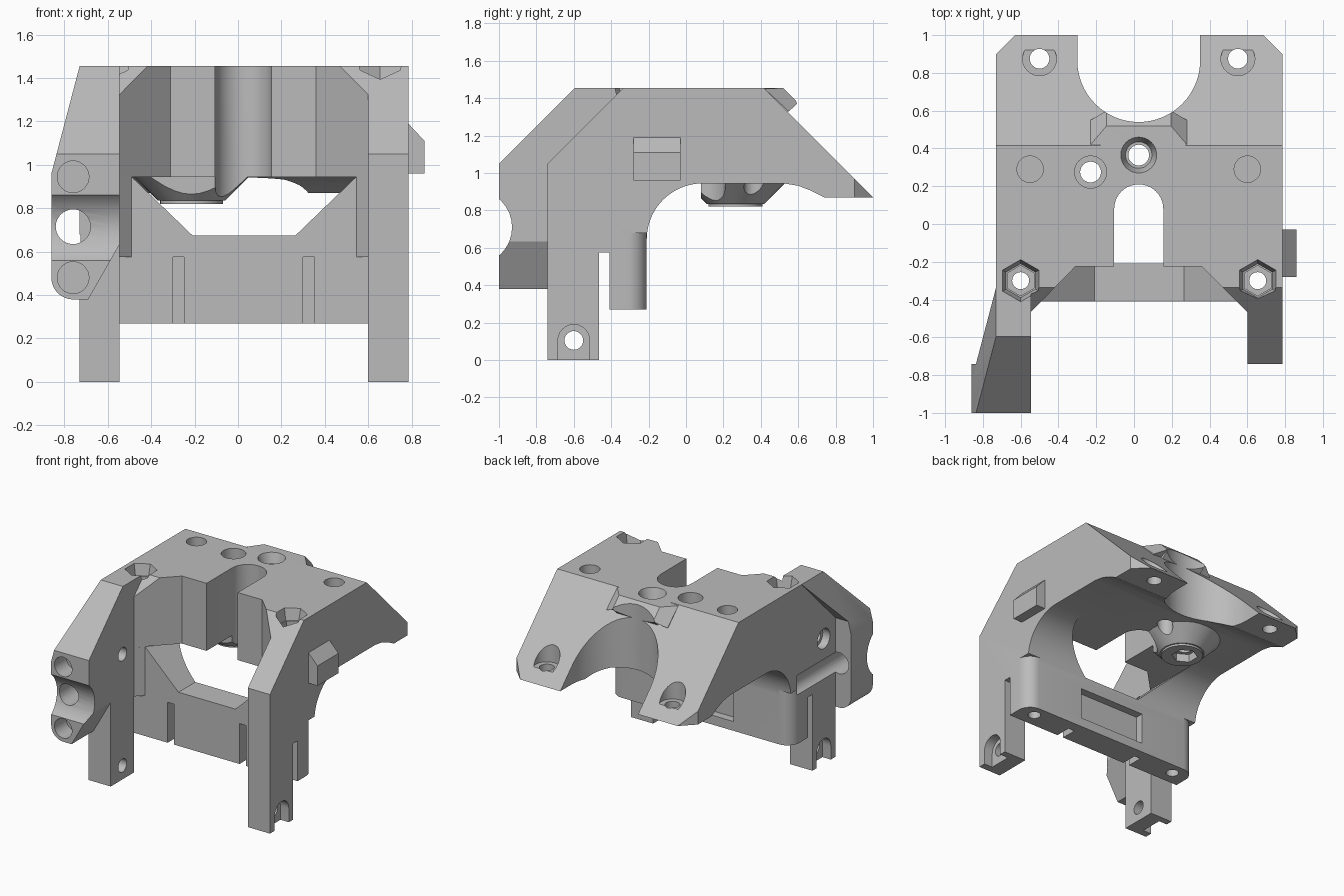
import bpy, bmesh, math
from math import cos, sin, pi

if "Cube" in bpy.data.objects:
    bpy.data.objects.remove(bpy.data.objects["Cube"])

grey = bpy.data.materials.new("plain grey")
grey.use_nodes = True
grey.diffuse_color = (0.5, 0.5, 0.5, 1)
grey.node_tree.nodes["Principled BSDF"].inputs["Base Color"].default_value = (0.5, 0.5, 0.5, 1)


def place(axis, u, v, w):
    return {"x": (w, u, v), "y": (u, w, v), "z": (u, v, w)}[axis]


def arc(cu, cv, r, a0, a1, n=12):
    """Points on an arc, angles in degrees."""
    angles = [math.radians(a0 + (a1 - a0) * i / n) for i in range(n + 1)]
    return [(cu + r * cos(a), cv + r * sin(a)) for a in angles]


def loft(name, low, high, axis, a, b):
    """Solid between two matching outlines at a and b along an axis."""
    bm = bmesh.new()
    p = [bm.verts.new(place(axis, u, v, a)) for u, v in low]
    q = [bm.verts.new(place(axis, u, v, b)) for u, v in high]
    bm.faces.new(p)
    bm.faces.new(q)
    for i in range(len(p)):
        j = (i + 1) % len(p)
        bm.faces.new((p[i], p[j], q[j], q[i]))
    bmesh.ops.recalc_face_normals(bm, faces=bm.faces)
    mesh = bpy.data.meshes.new(name)
    bm.to_mesh(mesh)
    bm.free()
    mesh.materials.append(grey)
    ob = bpy.data.objects.new(name, mesh)
    bpy.context.collection.objects.link(ob)
    return ob


def prism(name, pts, axis, a, b):
    return loft(name, pts, pts, axis, a, b)


def circle(u, v, r, n=32):
    return arc(u, v, r, 0, 360 * (n - 1) / n, n - 1)


def hexagon(u, v, r):
    return arc(u, v, r, 30, 330, 5)


def rect(u0, v0, u1, v1):
    return [(u0, v0), (u1, v0), (u1, v1), (u0, v1)]


def combine(ob, tool, op):
    """Apply a boolean and remove the tool."""
    mod = ob.modifiers.new(op, "BOOLEAN")
    mod.operation, mod.solver, mod.object = op, "EXACT", tool
    bpy.context.view_layer.objects.active = ob
    bpy.ops.object.modifier_apply(modifier=mod.name)
    bpy.data.objects.remove(tool)


def cut(pts, axis, a, b, high=None):
    combine(body, loft("cutter", pts, high or pts, axis, a, b), "DIFFERENCE")


TOP, LEFT, RIGHT, MID = 1.455, 0.785, -0.73, 0.025

# Main arch: legs, front column, curved underside and sloping rear arms
side = [(-0.74, 0), (-0.465, 0), (-0.465, 0.575), (-0.41, 0.575), (-0.41, 0.27), (-0.21, 0.27)]
side += arc(0.09, 0.645, 0.3, 180, 90, 20)
side += [(0.52, 0.945), (0.6, 0.932), (0.67, 0.905), (0.74, 0.87), (1, 0.87),
         (0.415, TOP), (-0.335, TOP), (-0.74, 1.05)]
body = prism("bracket_body", side, "x", RIGHT, LEFT)

# Mounting ear in front of one leg
ear_side = [(-1, 0.3), (-0.74, 0.3), (-0.74, 1.05), (-0.335, TOP), (-0.595, TOP), (-1, 1.05)]
ear_front = [(-0.545, TOP), (RIGHT, TOP), (-0.86, 0.96)] + arc(-0.76, 0.48, 0.1, 180, 270)
ear_front += [(-0.69, 0.38), (-0.545, 0.635)]
ear = prism("ear", ear_side, "x", -0.9, -0.5)
combine(ear, prism("ear_outline", ear_front, "y", -1.1, -0.2), "INTERSECT")
combine(body, ear, "UNION")

# Rear lip, side clip and conical boss under the deck
lip = loft("lip", rect(-0.21, 0.35, 0.26, 0.5), rect(-0.145, 0.35, 0.195, 0.5), "z", 1.3, TOP)
lip_low = [(0.3, 1.2), (0.45, 1.25), (0.6, 1.375), (0.52, TOP), (0.3, TOP)]
combine(lip, prism("lip_ridge", lip_low, "x", -0.145, 0.195), "UNION")
for sx, ex in ((-0.145, -0.23), (0.195, 0.28)):
    wing = loft("lip_wing", [(0.4, 1.3), (0.6, 1.375), (0.52, TOP), (0.4, TOP)],
                [(0.4, 1.3), (0.55, 1.33), (0.42, TOP - 0.005), (0.4, TOP)], "x", sx, ex)
    combine(lip, wing, "UNION")
combine(body, lip, "UNION")
clip = [(0.75, 0.96), (0.86, 0.96), (0.86, 1.11), (LEFT, 1.19), (0.75, 1.19)]
combine(body, prism("clip", clip, "y", -0.28, -0.03), "UNION")
boss = loft("boss", circle(-0.215, 0.265, 0.155), circle(-0.215, 0.265, 0.28), "z", 0.835, 0.96)
combine(boss, prism("boss_tip", circle(-0.215, 0.265, 0.145), "z", 0.82, 0.9), "UNION")
combine(body, boss, "UNION")

# Front opening between the legs, wider above the cross plate
cut([(-0.545, -1.2), (-0.545, -0.465), (-0.49, -0.41), (0.545, -0.41), (0.6, -0.465), (0.6, -1.2)],
    "z", -0.1, 1.6)
cut([(-0.545, -0.5), (-0.545, -0.465), (-0.31, -0.225), (0.36, -0.225), (0.6, -0.465), (0.6, -0.5)],
    "z", 0.943, 1.6)
cut([(-0.49, 0.945), (-0.21, 0.675), (0.265, 0.675), (0.545, 0.945)], "y", -0.5, 0.08)
cut([(0.155, -0.3)] + arc(MID, 0.08, 0.13, 0, 180, 20) + [(-0.105, -0.3)], "z", 0.78, 1.6)

# Rear bore and chamfered arm ends
cut([(-0.3, 1.2)] + arc(MID, 0.865, 0.325, 180, 360, 32) + [(0.35, 1.2)], "z", 0.7, 1.6)
for x, s in ((RIGHT, 1), (LEFT, -1)):
    cut([(x - s * 0.1, 0.8), (x + s * 0.2, 1.1), (x - s * 0.1, 1.1)], "z", 0.7, 1.3)
    # Rounded column corners
    corner = [(x + s * (0.1 - 0.1 * cos(a * pi / 16)), -0.31 + 0.1 * sin(a * pi / 16)) for a in range(9)]
    cut(corner + [(x + s * 0.1, -0.2), (x - s * 0.01, -0.2), (x - s * 0.01, -0.31)], "z", 0.2, 0.68)
    # Pivot hole and arched pocket at each foot
    cut(circle(-0.6, 0.105, 0.05), "x", x - s * 0.1, x + s * 0.3)
    cut([(-0.515, -0.1)] + arc(-0.6, 0.105, 0.085, 0, 180) + [(-0.685, -0.1)],
        "x", x - s * 0.1, x + s * 0.07)

# Deck holes
for x in (-0.6, 0.655):
    cut(hexagon(x, -0.3, 0.09), "z", 1.37, 1.47, hexagon(x, -0.3, 0.115))
    cut(hexagon(x, -0.3, 0.08), "z", 1.27, 1.4)
    cut(circle(x, -0.3, 0.045), "z", 0.1, 1.5)
for x in (-0.55, 0.6):
    cut(circle(x, 0.29, 0.07), "z", 1.36, 1.6)
for x in (-0.5, 0.55):
    cut(circle(x, 0.875, 0.052), "z", 0.7, 1.3)
    cut(circle(x, 0.875, 0.09), "z", 0.95, 1.4)
cut(circle(-0.23, 0.275, 0.055), "z", 0.7, 1.6)
cut(circle(-0.23, 0.275, 0.085), "z", 1.2, 1.6)
cut(hexagon(-0.23, 0.275, 0.09), "z", 0.7, 0.88)
cut(circle(MID, 0.365, 0.055), "z", 0.7, 1.6)
cut(circle(MID, 0.365, 0.07), "z", 1.38, 1.47, circle(MID, 0.365, 0.1))

# Ear holes, cable groove and cross hole
for z in (0.48, 0.945):
    cut(circle(-0.76, z, 0.073), "y", -1.1, -0.86)
cut(circle(-0.76, 0.715, 0.08), "y", -1.1, -0.28)
cut(circle(-1.13, 0.71, 0.2), "x", -1, -0.4)
cut(circle(-0.6, 0.945, 0.05), "x", -0.9, -0.5)
cut(circle(-0.6, 0.945, 0.075), "x", -0.9, -0.67)

# Slots and rear recess in the cross plate
for x in (-0.3, 0.3):
    cut(rect(x, 0.2, x + 0.052, 0.575), "y", -0.5, -0.29)
cut(rect(-0.25, 0.34, 0.3, 0.575), "y", -0.27, -0.15)

# Crisp edges with smooth curved walls
bpy.ops.object.select_all(action="DESELECT")
body.select_set(True)
bpy.context.view_layer.objects.active = body
bpy.ops.object.shade_smooth_by_angle(angle=math.radians(25))
